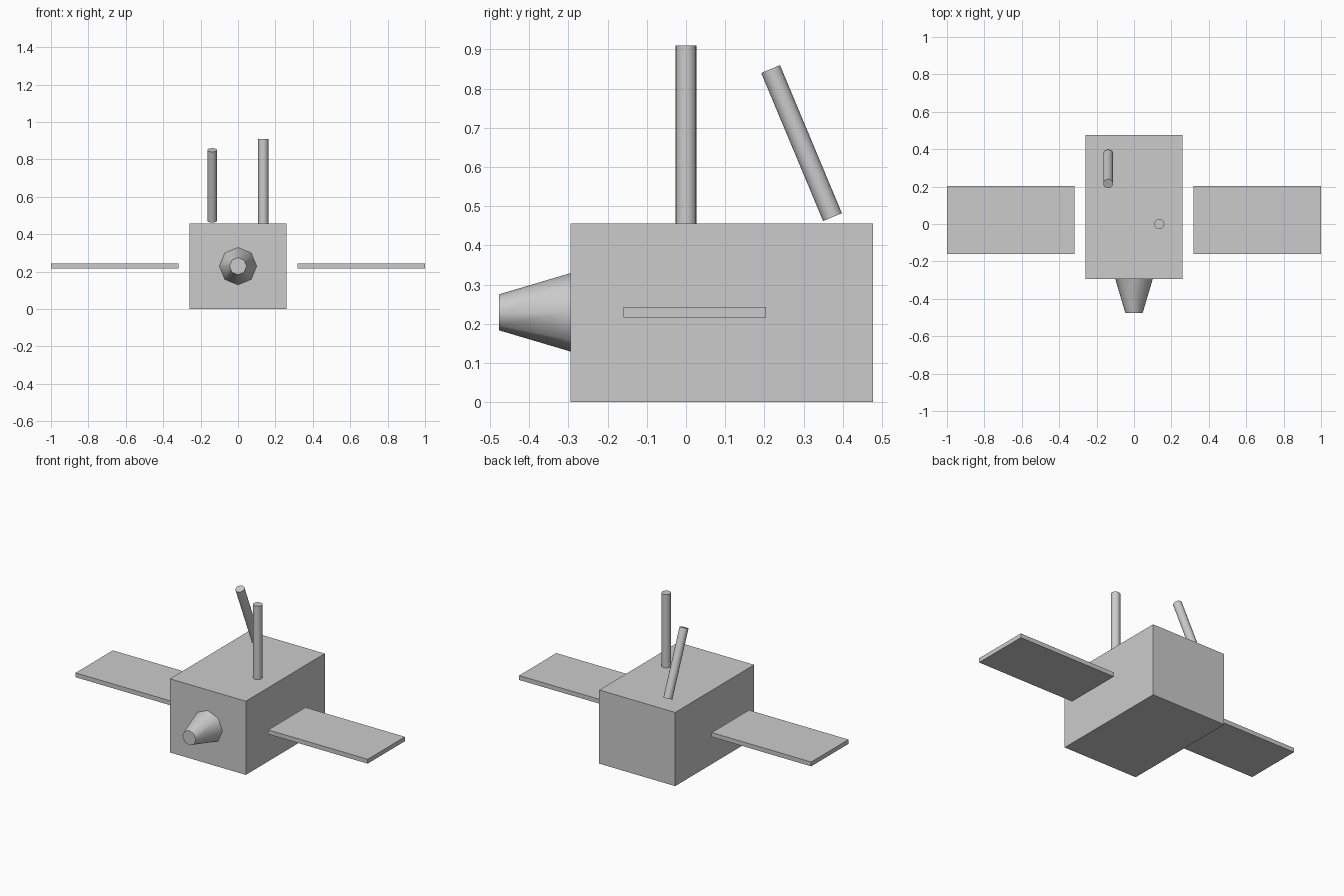
import bpy
from math import radians, pi
from mathutils import Vector

if "Cube" in bpy.data.objects:
    bpy.data.objects.remove(bpy.data.objects["Cube"])


def box(name, lo, hi):
    lo, hi = Vector(lo), Vector(hi)
    bpy.ops.mesh.primitive_cube_add(size=1, location=(lo + hi) / 2)
    ob = bpy.context.object
    ob.name = name
    ob.scale = hi - lo
    bpy.ops.object.transform_apply(location=False, rotation=False, scale=True)
    return ob


def rod(name, start, end, r1, r2, sides):
    start, end = Vector(start), Vector(end)
    axis = end - start
    bpy.ops.mesh.primitive_cone_add(vertices=sides, radius1=r1, radius2=r2,
                                    depth=axis.length, location=(start + end) / 2)
    ob = bpy.context.object
    ob.name = name
    ob.rotation_mode = 'QUATERNION'
    ob.rotation_quaternion = Vector((0, 0, 1)).rotation_difference(axis)
    bpy.ops.object.shade_smooth_by_angle(angle=radians(50))
    return ob


# Main body
box("body", (-0.26, -0.295, 0), (0.26, 0.477, 0.456))

# Free-standing side panels
for side, name in ((-1, "left_panel"), (1, "right_panel")):
    xs = sorted((side * 0.319, side * 1.0))
    box(name, (xs[0], -0.16, 0.216), (xs[1], 0.204, 0.243))

# Eight-sided front nozzle
rod("nozzle", (0, -0.295, 0.229), (0, -0.477, 0.229), 0.1, 0.046, 8)

# Upright antenna and tilted antenna
rod("upright_antenna", (0.135, 0, 0.456), (0.135, 0, 0.91), 0.027, 0.027, 16)
rod("tilted_antenna", (-0.138, 0.374, 0.472), (-0.138, 0.216, 0.85), 0.026, 0.026, 16)
